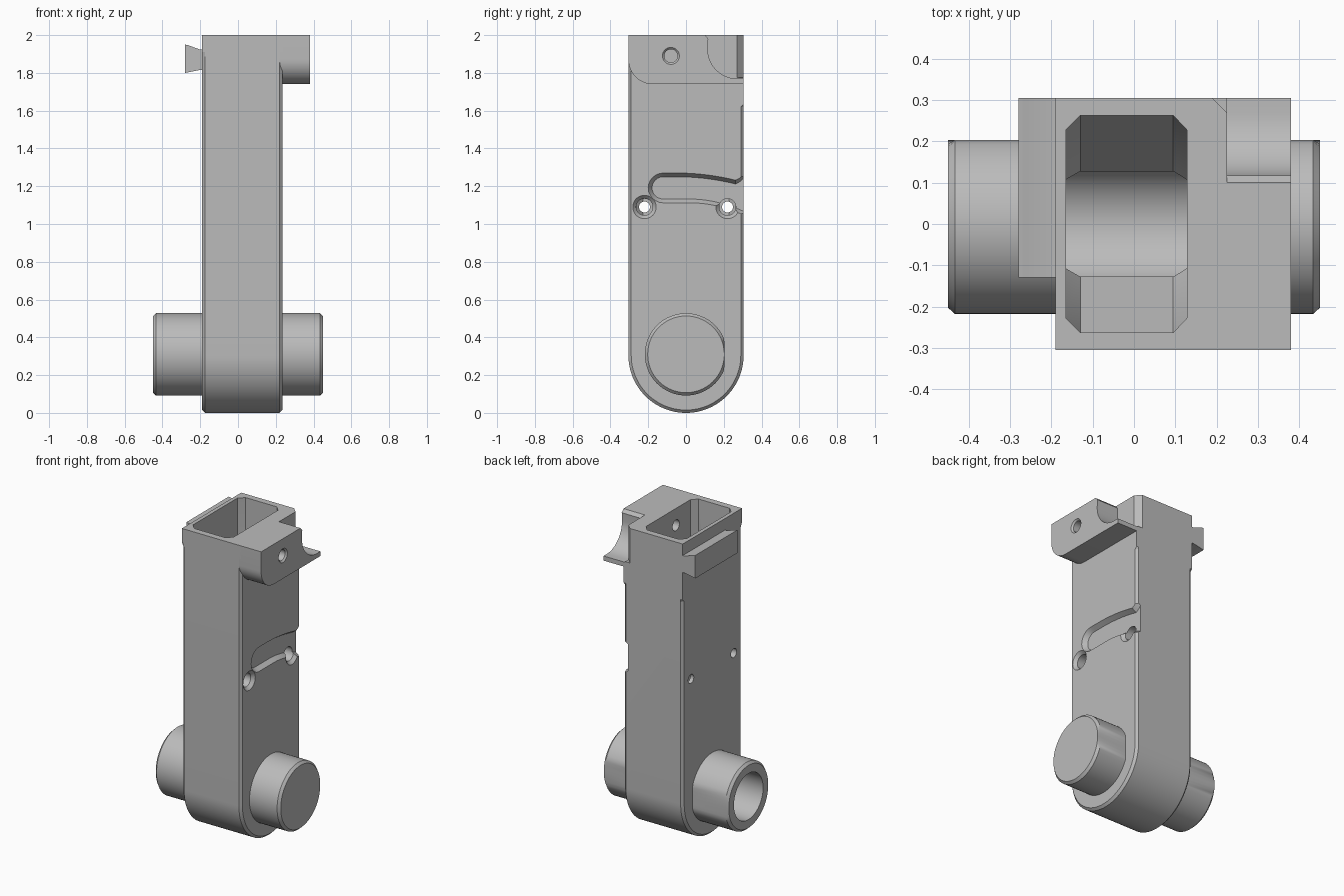
import bpy, bmesh, math

cube = bpy.data.objects.get("Cube")
if cube:
    bpy.data.objects.remove(cube)

# One flat grey for the whole part
grey = bpy.data.materials.new("machined grey")
grey.use_nodes = True
GREY = (0.5, 0.5, 0.5, 1)
grey.diffuse_color = GREY
grey.node_tree.nodes["Principled BSDF"].inputs["Base Color"].default_value = GREY

HALF, PIVOT_Z, TOP = 0.305, 0.31, 2.0


def loft(name, stations, axis="x"):
    """Solid through matching outlines placed along the given axis."""
    bm = bmesh.new()
    place = {"x": lambda s, a, b: (s, a, b),
             "y": lambda s, a, b: (a, s, b),
             "z": lambda s, a, b: (a, b, s)}[axis]
    rings = [[bm.verts.new(place(s, a, b)) for a, b in pts] for s, pts in stations]
    for r, q in zip(rings, rings[1:]):
        for i in range(len(r)):
            j = (i + 1) % len(r)
            bm.faces.new((r[i], r[j], q[j], q[i]))
    bm.faces.new(rings[0])
    bm.faces.new(rings[-1])
    bmesh.ops.recalc_face_normals(bm, faces=bm.faces)
    me = bpy.data.meshes.new(name)
    bm.to_mesh(me)
    bm.free()
    me.materials.append(grey)
    ob = bpy.data.objects.new(name, me)
    bpy.context.collection.objects.link(ob)
    return ob


def prism(name, start, end, pts, axis="x"):
    return loft(name, [(start, pts), (end, pts)], axis)


def arc(cy, cz, r, a0, a1, n):
    return [(cy + r * math.cos(math.radians(a0 + (a1 - a0) * i / n)),
             cz + r * math.sin(math.radians(a0 + (a1 - a0) * i / n))) for i in range(n + 1)]


def circle(cy, cz, r, n=48):
    return arc(cy, cz, r, 0, 360, n)[:-1]


def cut(target, *cutters):
    bpy.context.view_layer.objects.active = target
    for c in cutters:
        mod = target.modifiers.new("cut", "BOOLEAN")
        mod.operation, mod.solver, mod.object = "DIFFERENCE", "EXACT", c
        bpy.ops.object.modifier_apply(modifier=mod.name)


# Arm body: round lower end, side edges chamfered up to different heights
def body_outline(d):
    return (arc(0, HALF, HALF - d, 180, 360, 48)
            + [(HALF - d, 1.62), (HALF, 1.635), (HALF, TOP), (-HALF, TOP),
               (-HALF, 1.91), (d - HALF, 1.88)])


body = loft("arm_body", [(-0.19, body_outline(0.015)), (-0.175, body_outline(0)),
                         (0.22, body_outline(0)), (0.235, body_outline(0.015))])

# Side block with rounded lower front corner
block = prism("side_block", 0.22, 0.38,
              arc(-0.175, 1.87, 0.13, 180, 270, 12)
              + [(HALF, 1.74), (HALF, TOP), (-HALF, TOP)])


# Pivot pins with a flat on the back
def pin_outline(r):
    return [(min(y, 0.203), z) for y, z in circle(0, PIVOT_Z, r, 64)]


def pin(name, root, tip):
    shoulder = tip - math.copysign(0.016, tip)
    return loft(name, [(root, pin_outline(0.218)), (shoulder, pin_outline(0.218)),
                       (tip, pin_outline(0.203))])


right_pin = pin("left_pivot_pin", 0.2, 0.45)
left_pin = pin("right_pivot_pin", -0.18, -0.45)

# Dovetail rail
rail = prism("dovetail_rail", -0.13, HALF,
             [(-0.28, 1.80), (-0.28, 1.95), (-0.265, 1.947), (-0.205, 1.925),
              (-0.18, 1.925), (-0.18, 1.815), (-0.205, 1.815), (-0.265, 1.803)], "y")


# Inner cavity, tapering into the bore
def cavity_outline(d):
    w, t = 0.263 - d, 0.125 - d
    return [(w, 2.1), (w, 0.62), (t, 0.385), (t, 0.31),
            (-t, 0.31), (-t, 0.385), (-w, 0.62), (-w, 2.1)]


cavity = loft("cavity_cutter", [(-0.165, cavity_outline(0.035)), (-0.13, cavity_outline(0)),
                                (0.095, cavity_outline(0)), (0.128, cavity_outline(0.035))])
bore = prism("bore_cutter", -0.6, 0.38, circle(0, PIVOT_Z, 0.15, 64))

# Concave scoop behind the block, and the bevelled corner above it
scoop = prism("scoop_cutter", 0.225, 0.5,
              [(0.1, 2.1), (0.1, 2.0), (0.118, 1.98)]
              + arc(0.27, 1.925, 0.155, 180, 270, 14) + [(0.4, 1.77), (0.4, 2.1)])
corner = prism("corner_cutter", 1.775, 2.1, [(0.19, HALF), (0.225, 0.27), (0.3, 0.27),
                                            (0.3, 0.4), (0.19, 0.4)], "z")


# Curved drafted pocket on the side face
def pocket_outline(d):
    n = 24
    ys = [-0.12 + 0.46 * i / n for i in range(n + 1)]
    upper = [(y, 1.27 - 0.3 * max(y + 0.05, 0) ** 2 * 1.3 - d
              + max(y - 0.27, 0) * 1.2) for y in ys]
    lower = [(y, 1.112 - 0.8 * max(y - 0.02, 0) ** 2 + d) for y in ys]
    nose = [(-0.12 + (0.08 - d) * math.cos(a), 1.191 + (0.079 - d) * math.sin(a))
            for a in [math.pi * (0.5 + i / 12) for i in range(1, 12)]]
    return upper[::-1] + nose + lower


pocket = loft("pocket_cutter", [(0.205, pocket_outline(0.02)), (0.235, pocket_outline(0)),
                                (0.3, pocket_outline(0))])


# Cross holes, wide and countersunk on one wall, narrow on the other
def cross_hole(y):
    return loft("hole_cutter", [(x, circle(y, 1.09, r, 32)) for x, r in
                                [(-0.4, 0.029), (-0.02, 0.029), (0.0, 0.044),
                                 (0.215, 0.044), (0.235, 0.062), (0.4, 0.062)]])


holes = [cross_hole(-0.22), cross_hole(0.22)]
screw = loft("screw_hole_cutter", [(x, circle(-0.08, 1.89, r, 32)) for x, r in
                                   [(0.0, 0.035), (0.37, 0.035), (0.38, 0.045), (0.5, 0.045)]])

cut(body, cavity, bore, scoop, corner, pocket, *holes, screw)
cut(block, scoop, corner, screw)
cut(right_pin, bore)
cut(left_pin, bore)

for c in [cavity, bore, scoop, corner, pocket, screw, *holes]:
    bpy.data.objects.remove(c)

# Smooth the curved faces, keep machined edges sharp
bpy.ops.object.select_all(action="DESELECT")
for ob in (body, block, right_pin, left_pin, rail):
    ob.select_set(True)
bpy.context.view_layer.objects.active = body
bpy.ops.object.shade_smooth_by_angle(angle=math.radians(25))
